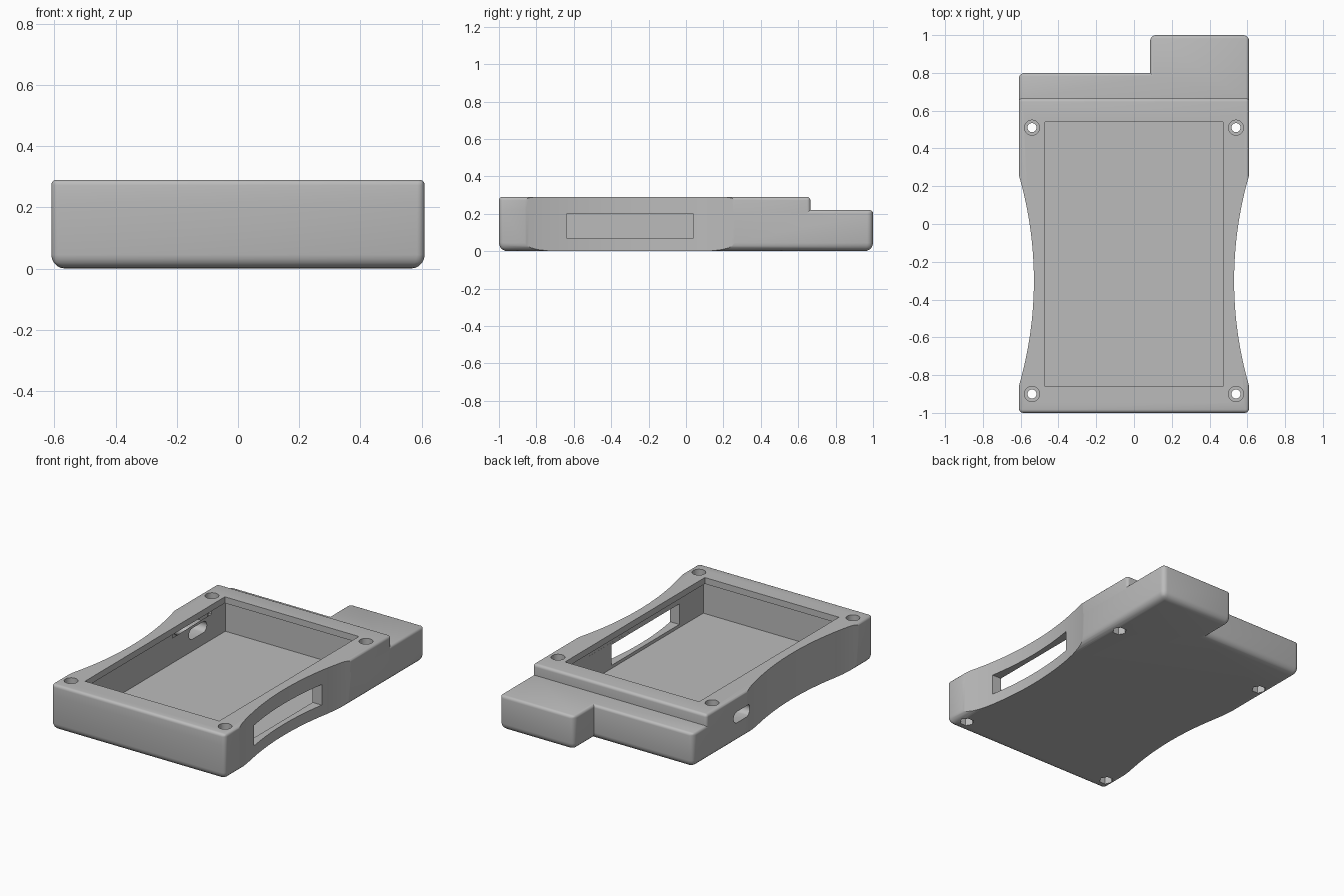
import bpy, bmesh, math
from mathutils import Vector

old = bpy.data.objects.get("Cube")
if old:
    bpy.data.objects.remove(old, do_unlink=True)

grey = bpy.data.materials.new("plain grey")
grey.use_nodes = True
grey.diffuse_color = (0.5, 0.5, 0.5, 1)
grey.node_tree.nodes["Principled BSDF"].inputs["Base Color"].default_value = (0.5, 0.5, 0.5, 1)

W, TOP, STEP_Z, STEP_Y = 0.61, 0.29, 0.22, 0.665
cutters = []


def make_object(name, bm):
    bmesh.ops.recalc_face_normals(bm, faces=bm.faces)
    mesh = bpy.data.meshes.new(name)
    bm.to_mesh(mesh)
    bm.free()
    mesh.materials.append(grey)
    ob = bpy.data.objects.new(name, mesh)
    bpy.context.collection.objects.link(ob)
    return ob


def extrude_up(bm, face, height):
    ret = bmesh.ops.extrude_face_region(bm, geom=[face])
    verts = [v for v in ret["geom"] if isinstance(v, bmesh.types.BMVert)]
    bmesh.ops.translate(bm, verts=verts, vec=(0, 0, height))


def cut_prism(name, points, axis, start, end):
    """Cutter with a flat outline swept along x or z."""
    bm = bmesh.new()
    place = (lambda p, t: (t, p[0], p[1])) if axis == "x" else (lambda p, t: (p[0], p[1], t))
    low = [bm.verts.new(place(p, start)) for p in points]
    high = [bm.verts.new(place(p, end)) for p in points]
    bm.faces.new(low)
    bm.faces.new(high)
    n = len(points)
    for i in range(n):
        j = (i + 1) % n
        bm.faces.new((low[i], low[j], high[j], high[i]))
    ob = make_object(name, bm)
    ob.hide_render = True
    cutters.append(ob)


def rect(a0, a1, b0, b1):
    return [(a0, b0), (a1, b0), (a1, b1), (a0, b1)]


def arc(cx, cy, r, a0, a1, n):
    return [(cx + r * math.cos(math.radians(a0 + (a1 - a0) * i / n)),
             cy + r * math.sin(math.radians(a0 + (a1 - a0) * i / n))) for i in range(n + 1)]


# Case body: stepped slab with a taller bay at the back corner
bm = bmesh.new()
outline = [(-W, -1), (W, -1), (W, 1), (0.085, 1), (0.085, 0.8), (-W, 0.8)]
base = bm.faces.new([bm.verts.new((x, y, 0)) for x, y in outline])
extrude_up(bm, base, STEP_Z)
bmesh.ops.bisect_plane(bm, geom=bm.verts[:] + bm.edges[:] + bm.faces[:],
                       plane_co=(0, STEP_Y, 0), plane_no=(0, 1, 0))
bmesh.ops.recalc_face_normals(bm, faces=bm.faces)
deck = next(f for f in bm.faces if f.normal.z > 0.9 and f.calc_center_median().y < STEP_Y)
extrude_up(bm, deck, TOP - STEP_Z)
bmesh.ops.recalc_face_normals(bm, faces=bm.faces)
bmesh.ops.dissolve_limit(bm, angle_limit=0.01, verts=bm.verts, edges=bm.edges)
weight = bm.edges.layers.float.new("bevel_weight_edge")
for e in bm.edges:
    zs = [v.co.z for v in e.verts]
    if e.is_convex:
        e[weight] = 1.0 if max(zs) < 0.01 else 0.4 if min(zs) > 0.1 else 0.7
body = make_object("case_body", bm)
bevel = body.modifiers.new("rounding", "BEVEL")
bevel.limit_method = "WEIGHT"
bevel.width = 0.045
bevel.segments = 5

# Curved grip on each side
for side, a0, a1 in (("left", 155, 205), ("right", -25, 25)):
    cx = 2.53 if side == "left" else -2.53
    cut_prism(side + "_grip_cut", arc(cx, -0.3, 2.0, a0, a1, 64), "z", -0.1, 0.5)

# Screen opening and the wider cavity under its lip
cut_prism("screen_cut", rect(-0.47, 0.47, -0.86, 0.54), "z", 0.2, 0.4)
cut_prism("cavity_cut", rect(-0.495, 0.495, -0.88, 0.58), "z", 0.05, 0.25)

# Side card slot, board recess and plug socket
cut_prism("card_slot_cut", rect(-0.64, 0.04, 0.07, 0.2), "x", 0.4, 0.7)
cut_prism("board_recess_cut", rect(0.05, 0.44, 0.1, 0.23), "x", -0.53, -0.4)
socket = arc(0.36, 0.16, 0.035, -90, 90, 8) + arc(0.25, 0.16, 0.035, 90, 270, 8)
cut_prism("socket_cut", socket, "x", -0.7, -0.45)

# Screw holes with round head seats and six-sided nut seats
for x in (-0.54, 0.54):
    for y in (-0.9, 0.51):
        cut_prism("screw_hole_cut", arc(x, y, 0.024, 0, 345, 23), "z", -0.1, 0.4)
        cut_prism("screw_head_cut", arc(x, y, 0.04, 0, 345, 23), "z", 0.22, 0.4)
        cut_prism("nut_cut", arc(x, y, 0.042, 0, 300, 5), "z", -0.1, 0.06)

for c in cutters:
    mod = body.modifiers.new(c.name, "BOOLEAN")
    mod.operation = "DIFFERENCE"
    mod.solver = "EXACT"
    mod.object = c

# Bake the cuts and drop the cutters
bpy.context.view_layer.update()
deps = bpy.context.evaluated_depsgraph_get()
baked = bpy.data.meshes.new_from_object(body.evaluated_get(deps))
body.modifiers.clear()
body.data = baked
for c in cutters:
    bpy.data.objects.remove(c, do_unlink=True)
baked.materials.clear()
baked.materials.append(grey)
for p in baked.polygons:
    p.material_index = 0

# Sharp-edged smooth shading
bpy.ops.object.select_all(action="DESELECT")
body.select_set(True)
bpy.context.view_layer.objects.active = body
bpy.ops.object.shade_smooth_by_angle(angle=math.radians(30))
